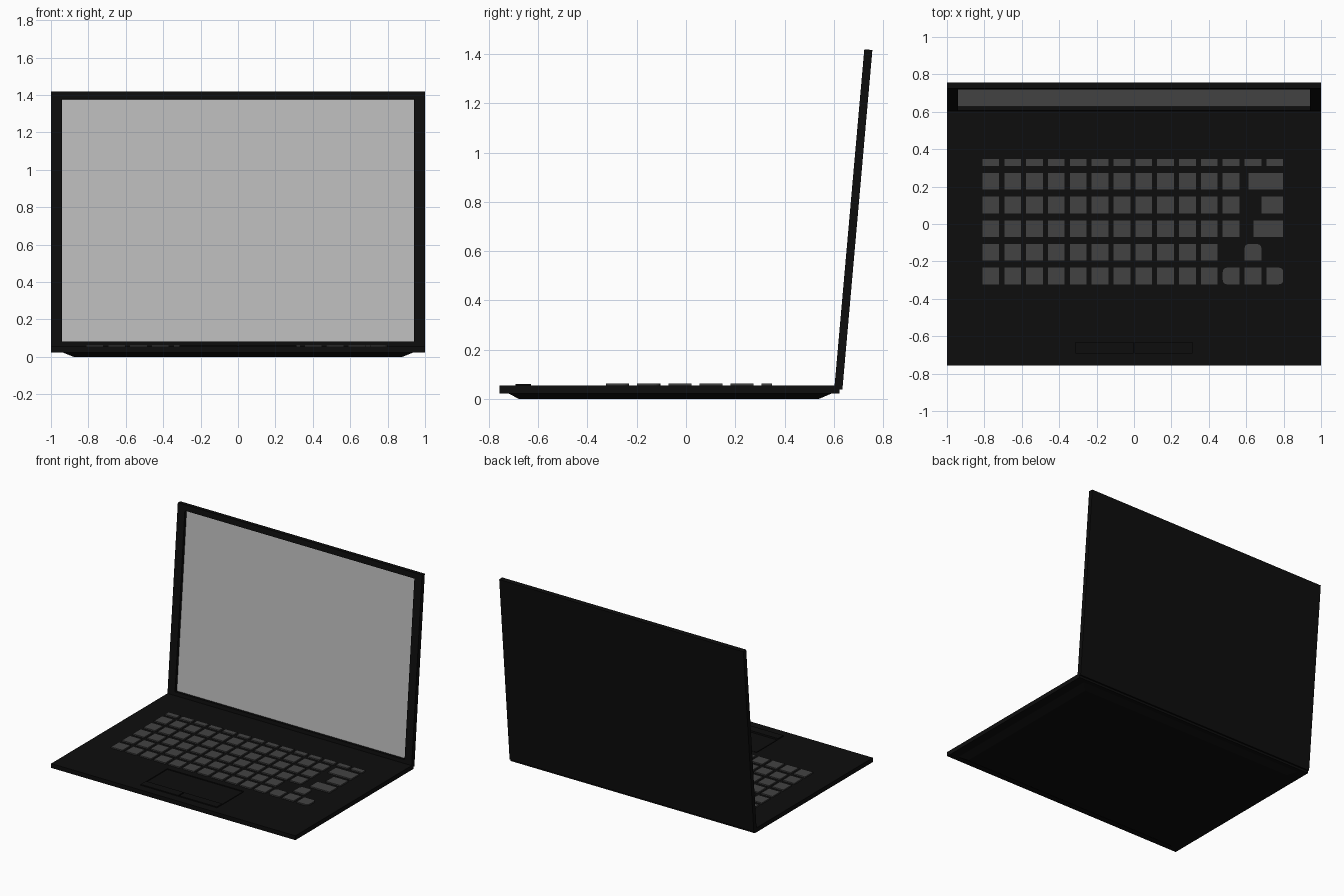
import bpy, bmesh, math

if "Cube" in bpy.data.objects:
    bpy.data.objects.remove(bpy.data.objects["Cube"])


def material(name, value):
    m = bpy.data.materials.new(name)
    m.diffuse_color = (value, value, value, 1)
    m.use_nodes = True
    m.node_tree.nodes["Principled BSDF"].inputs["Base Color"].default_value = m.diffuse_color
    return m


BLACK = material("black_plastic", 0.004)
KEY = material("key_grey", 0.055)
SCREEN = material("screen_grey", 0.5)


def finish(name, bm, mat):
    bmesh.ops.recalc_face_normals(bm, faces=bm.faces)
    mesh = bpy.data.meshes.new(name)
    bm.to_mesh(mesh)
    bm.free()
    ob = bpy.data.objects.new(name, mesh)
    bpy.context.collection.objects.link(ob)
    mesh.materials.append(mat)
    return ob


def box_bm(x, y, z):
    bm = bmesh.new()
    bmesh.ops.create_cube(bm, size=1)
    for v in bm.verts:
        v.co = [r[0] if c < 0 else r[1] for c, r in zip(v.co, (x, y, z))]
    return bm


def box(name, x, y, z, mat):
    return finish(name, box_bm(x, y, z), mat)


def tray(name, bounds, axis, sign, hole, floor, mat):
    """Box with a rectangular pocket in the face pointing along sign * axis."""
    bm = box_bm(*bounds)
    bm.normal_update()
    face = next(f for f in bm.faces if f.normal[axis] * sign > 0.9)
    others = [i for i in range(3) if i != axis]
    bmesh.ops.inset_region(bm, faces=[face], thickness=0.01)
    for v in face.verts:
        for i, r in zip(others, hole):
            v.co[i] = r[0] if v.co[i] < sum(bounds[i]) / 2 else r[1]
    new = bmesh.ops.extrude_discrete_faces(bm, faces=[face])["faces"][0]
    for v in new.verts:
        v.co[axis] = floor
    return finish(name, bm, mat)


# Base deck with touchpad pocket
tray("base_deck", ((-1, 1), (-0.757, 0.623), (0.022, 0.054)), 2, 1,
     ((-0.315, 0.315), (-0.695, -0.377)), 0.048, BLACK)

# Tapered underside
bm = box_bm((-0.94, 0.94), (-0.724, 0.597), (0, 0.024))
for v in bm.verts:
    if v.co.z < 0.01:
        v.co.x = math.copysign(0.88, v.co.x)
        v.co.y = -0.68 if v.co.y < 0 else 0.54
finish("underside", bm, BLACK)

# Touchpad surface and its two buttons
box("touchpad", (-0.308, 0.308), (-0.623, -0.384), (0.046, 0.052), BLACK)
for side, x in (("left", (-0.312, -0.004)), ("right", (0.004, 0.312))):
    box("touchpad_button_" + side, x, (-0.693, -0.63), (0.046, 0.06), BLACK)

# Keyboard
X0, PITCH, W = -0.813, 0.1168, 0.095
ROWS = [(0.307, 0.35)] + [(0.181 - 0.1265 * i, 0.275 - 0.1265 * i) for i in range(5)]


def key(row, x, rounded=None):
    bm = box_bm(x, ROWS[row], (0.05, 0.063))
    if rounded:
        edges = [e for e in bm.edges
                 if abs(e.verts[0].co.z - e.verts[1].co.z) > 0.005
                 and rounded(e.verts[0].co)]
        bmesh.ops.bevel(bm, geom=edges, offset=0.025, segments=4,
                        profile=0.5, affect='EDGES')
    finish("key", bm, KEY)


def column(c):
    return (X0 + c * PITCH, X0 + c * PITCH + W)


for row, count in enumerate((14, 12, 12, 12, 11, 11)):
    for c in range(count):
        key(row, column(c))

# Wide keys on the right
for row, left in ((1, 0.61), (2, 0.68), (3, 0.637)):
    key(row, (left, 0.8))

# Arrow keys with rounded outer corners
key(4, column(12), lambda p: p.y > -0.15)
key(5, column(11), lambda p: p.x < column(11)[0] + 0.04)
key(5, column(12))
key(5, column(13), lambda p: p.x > column(13)[1] - 0.04)

# Lid and recessed screen, modelled upright then tilted about the back lower edge
lid = tray("lid", ((-1, 1), (-0.033, 0), (0, 1.385)), 1, -1,
           ((-0.94, 0.94), (0.041, 1.343)), -0.009, BLACK)
screen = box("screen", (-0.94, 0.94), (-0.011, -0.006), (0.041, 1.343), SCREEN)
for ob in (lid, screen):
    ob.location = (0, 0.635, 0.037)
    ob.rotation_euler.x = -math.radians(5.05)
